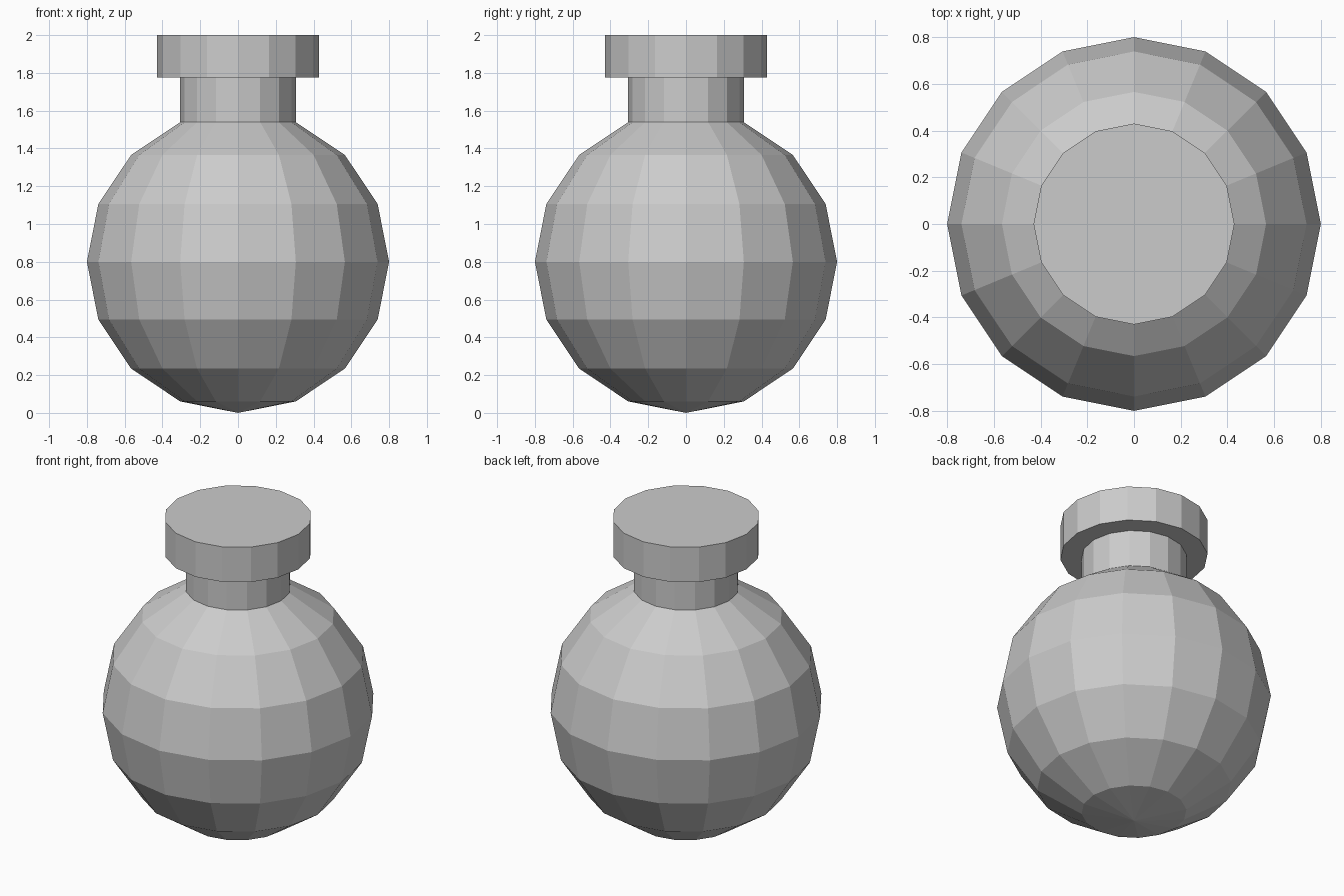
import bpy, bmesh
from math import sin, cos, pi

if "Cube" in bpy.data.objects:
    bpy.data.objects.remove(bpy.data.objects["Cube"])

SIDES = 16
R = 0.8                       # body radius
NECK_R = R * sin(pi / 8)
CAP_R = 0.43
CAP_Z = 1.775


def lathe(name, profile):
    """Revolve (radius, z) points; the ends close to a tip or a flat cap."""
    bm = bmesh.new()
    rings = []
    for r, z in profile:
        if r < 1e-5:
            rings.append([bm.verts.new((0, 0, z))])
        else:
            rings.append([bm.verts.new((r * cos(2 * pi * i / SIDES), r * sin(2 * pi * i / SIDES), z))
                          for i in range(SIDES)])
    for a, b in zip(rings, rings[1:]):
        for i in range(SIDES):
            j = (i + 1) % SIDES
            if len(a) == 1:
                bm.faces.new((a[0], b[j], b[i]))
            else:
                bm.faces.new((a[i], a[j], b[j], b[i]))
    bm.faces.new(rings[-1])
    bmesh.ops.recalc_face_normals(bm, faces=bm.faces)
    mesh = bpy.data.meshes.new(name)
    bm.to_mesh(mesh)
    bm.free()
    obj = bpy.data.objects.new(name, mesh)
    bpy.context.collection.objects.link(obj)
    return obj


# Round body: sphere rings from the bottom tip up to the neck opening
profile = [(R * sin(k * pi / 8), R - R * cos(k * pi / 8)) for k in range(8)]
# Straight neck, then the wider flat-topped rim
profile += [(NECK_R, CAP_Z), (CAP_R, CAP_Z), (CAP_R, 2.0)]
lathe("round_flask", profile)
